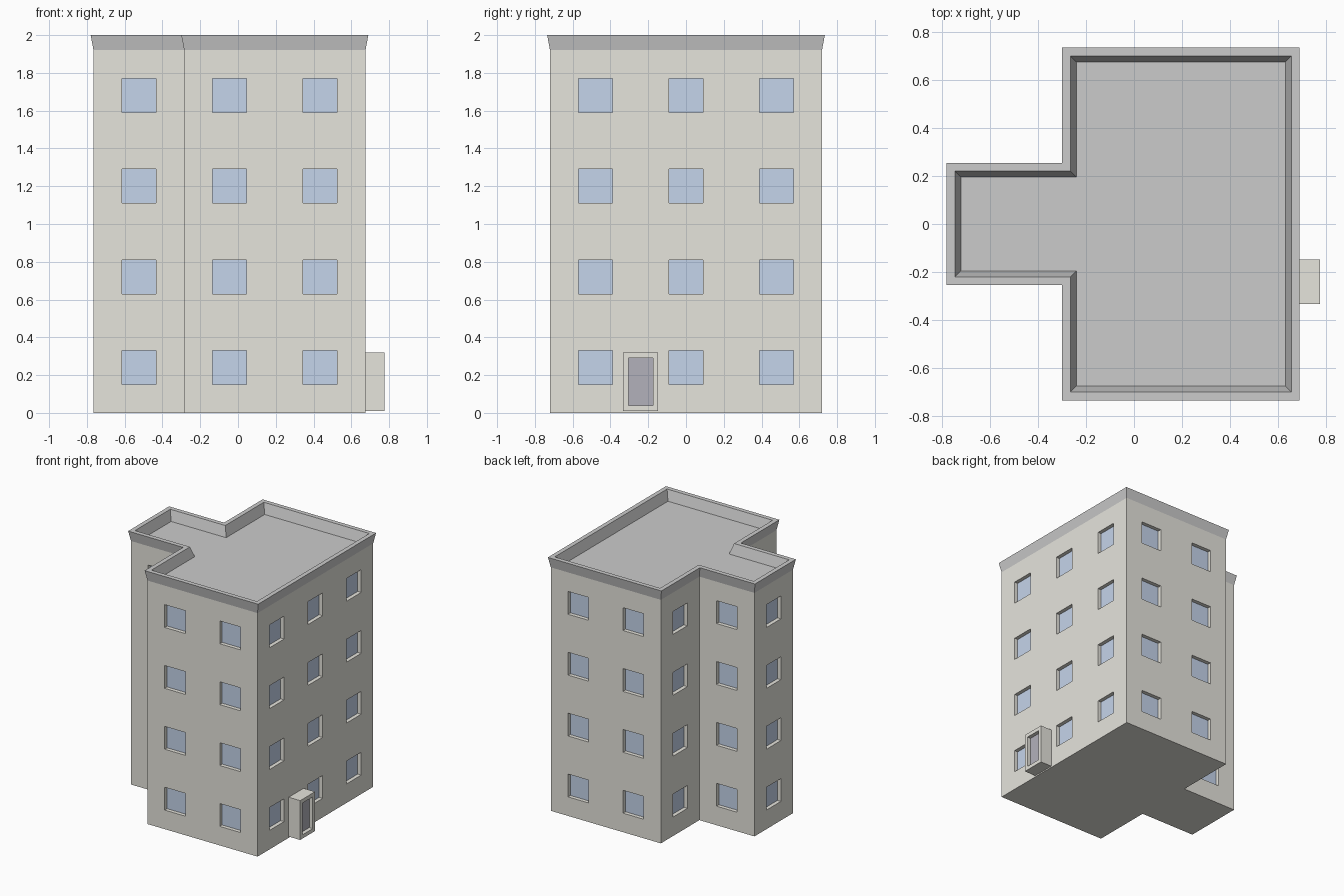
import bpy, bmesh
from mathutils import Vector

if "Cube" in bpy.data.objects:
    bpy.data.objects.remove(bpy.data.objects["Cube"])

CELL, FLOORS, WIN, RECESS = 0.48, 4, 0.18, 0.03
HEIGHT = CELL * FLOORS
OUTLINE = [Vector(p) for p in [(.675, -.72), (.675, .72), (-.285, .72), (-.285, .24),
                               (-.765, .24), (-.765, -.24), (-.285, -.24), (-.285, -.72)]]
UP = Vector((0, 0, 1))


def material(name, rgb):
    m = bpy.data.materials.new(name)
    m.diffuse_color = (*rgb, 1)
    m.use_nodes = True
    m.node_tree.nodes["Principled BSDF"].inputs["Base Color"].default_value = m.diffuse_color
    return m


def make(name, bm, mat, recalc=True):
    bmesh.ops.remove_doubles(bm, verts=bm.verts, dist=1e-5)
    if recalc:
        bmesh.ops.recalc_face_normals(bm, faces=bm.faces)
    me = bpy.data.meshes.new(name)
    bm.to_mesh(me)
    bm.free()
    ob = bpy.data.objects.new(name, me)
    bpy.context.collection.objects.link(ob)
    me.materials.append(mat)
    return ob


def face(bm, pts):
    return bm.faces.new([bm.verts.new(p) for p in pts])


def rect(c, u, w, h):
    """Upright rectangle round c, u pointing along the wall."""
    a, b = u * w / 2, UP * h / 2
    return [c - a - b, c + a - b, c + a + b, c - a + b]


def framed_opening(bm, panes, c, u, size, hole, depth):
    """Wall cell with a recessed opening, and the pane at its back."""
    n = u.cross(UP)
    outer, inner = rect(c, u, *size), rect(c, u, *hole)
    back = [p - n * depth for p in inner]
    for i in range(4):
        j = (i + 1) % 4
        face(bm, [outer[i], outer[j], inner[j], inner[i]])
        face(bm, [inner[i], inner[j], back[j], back[i]])
    face(panes, back)


def offset(d, z):
    """Footprint grown by d at height z."""
    pts = []
    for i, p in enumerate(OUTLINE):
        e1 = (p - OUTLINE[i - 1]).normalized()
        e2 = (OUTLINE[(i + 1) % len(OUTLINE)] - p).normalized()
        s = e1 + e2
        pts.append(Vector((p.x + s.y * d, p.y - s.x * d, z)))
    return pts


wall_mat = material("plaster", (.79, .78, .72))
roof_mat = material("roof_grey", (.58, .58, .58))
glass_mat = material("glass", (.56, .66, .83))
door_mat = material("door_paint", (.45, .44, .50))

# Walls with a window in every cell of every floor
walls, panes = bmesh.new(), bmesh.new()
for i, p in enumerate(OUTLINE):
    q = OUTLINE[(i + 1) % len(OUTLINE)]
    u = (q - p).normalized().to_3d()
    for k in range(round((q - p).length / CELL)):
        for f in range(FLOORS):
            c = p.to_3d() + u * CELL * (k + .5) + UP * (CELL * (f + .5) + .005)
            c.z -= .005
            framed_opening(walls, panes, c, u, (CELL, CELL), (WIN, WIN), RECESS)
face(walls, offset(0, 0)[::-1])
make("walls", walls, wall_mat, recalc=False)
make("window_panes", panes, glass_mat, recalc=False)

# Roof: flared cornice, rim, sloped inner parapet and flat deck
roof = bmesh.new()
rings = [offset(d, z) for d, z in [(0, HEIGHT), (.015, 2), (-.02, 2), (-.045, HEIGHT)]]
for a, b in zip(rings, rings[1:]):
    for i in range(len(a)):
        j = (i + 1) % len(a)
        face(roof, [a[i], a[j], b[j], b[i]])
face(roof, rings[-1])
make("roof", roof, roof_mat, recalc=False)

# Entrance porch on the right side, with a recessed door
porch, door = bmesh.new(), bmesh.new()
u = Vector((0, 1, 0))
centre = Vector((.775, -.24, .165))
size = (.185, .31)
framed_opening(porch, door, centre, u, size, (.128, .25), .03)
near = rect(centre, u, *size)
far = [p - Vector((.1, 0, 0)) for p in near]
for i in range(4):
    j = (i + 1) % 4
    face(porch, [far[i], far[j], near[j], near[i]])
make("porch", porch, wall_mat, recalc=False)
make("door", door, door_mat, recalc=False)
